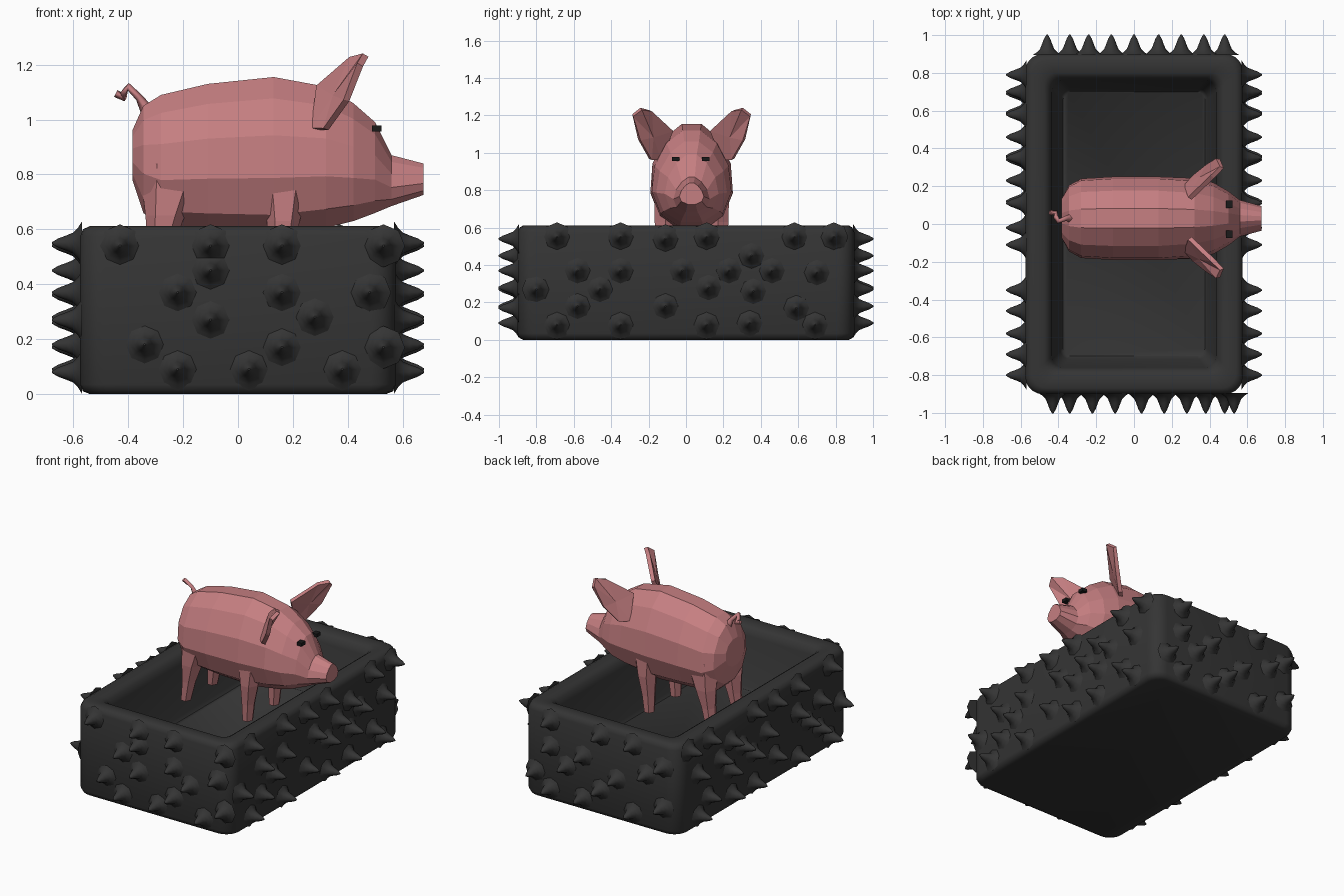
import bpy, bmesh
from math import cos, sin, pi
from mathutils import Vector, Matrix

if "Cube" in bpy.data.objects:
    bpy.data.objects.remove(bpy.data.objects["Cube"])

PIG_Y = 0.03


def material(name, rgb):
    m = bpy.data.materials.new(name)
    m.diffuse_color = (*rgb, 1)
    m.use_nodes = True
    m.node_tree.nodes["Principled BSDF"].inputs["Base Color"].default_value = m.diffuse_color
    return m


BLACK = material("black_rubber", (0.035, 0.035, 0.035))
PINK = material("pink_skin", (0.56, 0.21, 0.22))
DARK = material("eye_black", (0.01, 0.01, 0.01))


def finish(bm, name, mat, smooth=False):
    bmesh.ops.recalc_face_normals(bm, faces=bm.faces)
    me = bpy.data.meshes.new(name)
    bm.to_mesh(me)
    bm.free()
    ob = bpy.data.objects.new(name, me)
    bpy.context.collection.objects.link(ob)
    me.materials.append(mat)
    if smooth:
        bpy.ops.object.select_all(action='DESELECT')
        ob.select_set(True)
        bpy.context.view_layer.objects.active = ob
        bpy.ops.object.shade_smooth_by_angle(angle=0.9)
    return ob


def loft(bm, rings, cap=True):
    """Skin a list of equally long point rings."""
    vs = [[bm.verts.new(p) for p in r] for r in rings]
    n = len(vs[0])
    for a, b in zip(vs, vs[1:]):
        for i in range(n):
            j = (i + 1) % n
            bm.faces.new((a[i], a[j], b[j], b[i]))
    if cap:
        bm.faces.new(vs[0])
        bm.faces.new(vs[-1])


# Open box: rounded rectangles lofted up the outside and down into the tray
def round_rect(hx, hy, z, r, seg=5):
    pts = []
    for k, (sx, sy) in enumerate(((1, 1), (-1, 1), (-1, -1), (1, -1))):
        for i in range(seg + 1):
            a = (k + i / seg) * pi / 2
            pts.append((sx * (hx - r) + r * cos(a), sy * (hy - r) + r * sin(a), z))
    return pts


bm = bmesh.new()
loft(bm, [round_rect(*s) for s in (
    (.54, .87, 0, .08), (.565, .89, .01, .09), (.575, .90, .035, .09),
    (.575, .90, .575, .09), (.565, .89, .60, .09), (.54, .87, .612, .08),
    (.475, .80, .607, .06), (.45, .775, .59, .06), (.435, .76, .55, .06),
    (.39, .715, .24, .05), (.375, .70, .22, .04))])
finish(bm, "box", BLACK, True)

# Flared spikes on the four walls
SIDE = [(-.69, .55), (-.35, .55), (-.11, .54), (.11, .55), (.58, .55), (.79, .55),
        (-.58, .37), (-.35, .37), (-.02, .37), (.23, .37), (.35, .45), (.46, .37),
        (.70, .36), (-.80, .27), (-.46, .27), (.12, .28), (.36, .26), (-.58, .18),
        (-.11, .18), (.59, .17), (-.69, .08), (-.35, .08), (.11, .08), (.34, .09),
        (.69, .08)]
FRONT = [(-.43, .54), (-.10, .54), (.16, .54), (.53, .54), (-.22, .37), (-.10, .45),
         (.16, .37), (.48, .37), (-.10, .27), (.28, .28), (-.34, .18), (.16, .17),
         (.53, .17), (-.22, .09), (.04, .09), (.38, .09)]
BACK = [(-.24, .54), (.0, .54), (.37, .54), (-.46, .45), (.13, .37), (-.34, .37),
        (.37, .37), (-.12, .28), (.25, .27), (.48, .18), (-.46, .18), (.0, .18),
        (-.24, .09), (.13, .09), (.37, .09)]
PROFILE = [(.078, -.006), (.056, .008), (.038, .026), (.028, .05), (.017, .08), (.004, .102)]


def spike(bm, pos, yaw):
    m = Matrix.Translation(pos) @ Matrix.Rotation(yaw, 4, 'Z')
    loft(bm, [[m @ Vector((h, r * cos(i * pi / 4), r * sin(i * pi / 4)))
               for i in range(8)] for r, h in PROFILE])


for name, spots, yaw, d in (("right", SIDE, 0, .575), ("left", SIDE, pi, .575),
                            ("front", FRONT, -pi / 2, .9), ("back", BACK, pi / 2, .9)):
    bm = bmesh.new()
    for u, z in spots:
        pos = (d * cos(yaw), u, z) if spots is SIDE else (u, d * sin(yaw), z)
        spike(bm, pos, yaw)
    finish(bm, name + "_spikes", BLACK, True)

# Pig body and head: faceted rings along x (x, bottom, top, half width, pear shape)
SECTIONS = [(-.385, .78, .96, .10, 0), (-.345, .66, 1.05, .17, .1), (-.28, .60, 1.09, .205, .1),
            (-.11, .585, 1.13, .215, .1), (.13, .575, 1.155, .215, .1), (.32, .605, 1.12, .205, .15),
            (.42, .63, 1.06, .18, .2), (.50, .66, .99, .135, .25), (.56, .685, .87, .09, .3),
            (.675, .725, .84, .06, .35)]
bm = bmesh.new()
N, K = 12, cos(pi / 12)
rings = []
for x, lo, hi, w, pear in SECTIONS:
    ring = []
    for i in range(N):
        a = (i + .5) * 2 * pi / N
        ring.append((x, PIG_Y + w * cos(a) / K * (1 - pear * sin(a)),
                     (lo + hi) / 2 + (hi - lo) / 2 * sin(a) / K))
    rings.append(ring)
loft(bm, rings)
finish(bm, "pig_body", PINK)


# Legs: tapered six-sided posts (x, z, half length, half width, sideways offset)
def leg(name, side, stations):
    bm = bmesh.new()
    loft(bm, [[(x + rx * cos(i * pi / 3), PIG_Y + side * (off + 1.15 * ry * sin(i * pi / 3)), z)
               for i in range(6)] for x, z, rx, ry, off in stations])
    finish(bm, name, PINK)


# Ear outline (x, y, z), shared left and right
EAR = [(.275, .17, .965), (.32, .22, .965), (.395, .28, 1.07), (.445, .315, 1.20),
       (.465, .27, 1.235), (.415, .22, 1.225), (.295, .105, 1.12)]

for side, tag in ((-1, "right"), (1, "left")):
    leg(tag + "_hind_leg", side, [(-.23, .84, .13, .06, .14), (-.265, .65, .072, .06, .135),
                                  (-.285, .53, .045, .045, .135), (-.305, .40, .033, .033, .14)])
    leg(tag + "_front_leg", side, [(.17, .82, .10, .055, .145), (.165, .63, .06, .058, .14),
                                   (.155, .50, .042, .042, .14), (.15, .385, .033, .033, .14)])
    # cupped ear: rim fan to a recessed centre, thickened
    bm = bmesh.new()
    rim = [bm.verts.new((x, PIG_Y + side * y, z)) for x, y, z in EAR]
    hub = bm.verts.new((.355, PIG_Y + side * .21, 1.085))
    for a, b in zip(rim, rim[1:] + rim[:1]):
        bm.faces.new((a, b, hub))
    ob = finish(bm, tag + "_ear", PINK)
    mod = ob.modifiers.new("thickness", 'SOLIDIFY')
    mod.thickness = .025
    mod.offset = 0
    # eye
    bm = bmesh.new()
    bmesh.ops.create_cube(bm, size=1, matrix=Matrix.Translation((.505, PIG_Y - .005 + side * .08, .968))
                          @ Matrix.Diagonal((.035, .04, .022, 1)))
    finish(bm, tag + "_eye", DARK)

# Curly tail
cu = bpy.data.curves.new("tail", 'CURVE')
cu.dimensions = '3D'
cu.bevel_depth = .014
cu.bevel_resolution = 0
cu.use_fill_caps = True
path = [(-.33, .03, 1.03), (-.36, .03, 1.08), (-.40, .015, 1.12), (-.415, .04, 1.10),
        (-.415, .06, 1.08), (-.445, .06, 1.095)]
sp = cu.splines.new('POLY')
sp.points.add(len(path) - 1)
for p, co in zip(sp.points, path):
    p.co = (*co, 1)
    p.radius = 1.0
sp.points[0].radius = 1.8
cu.materials.append(PINK)
bpy.context.collection.objects.link(bpy.data.objects.new("tail", cu))
